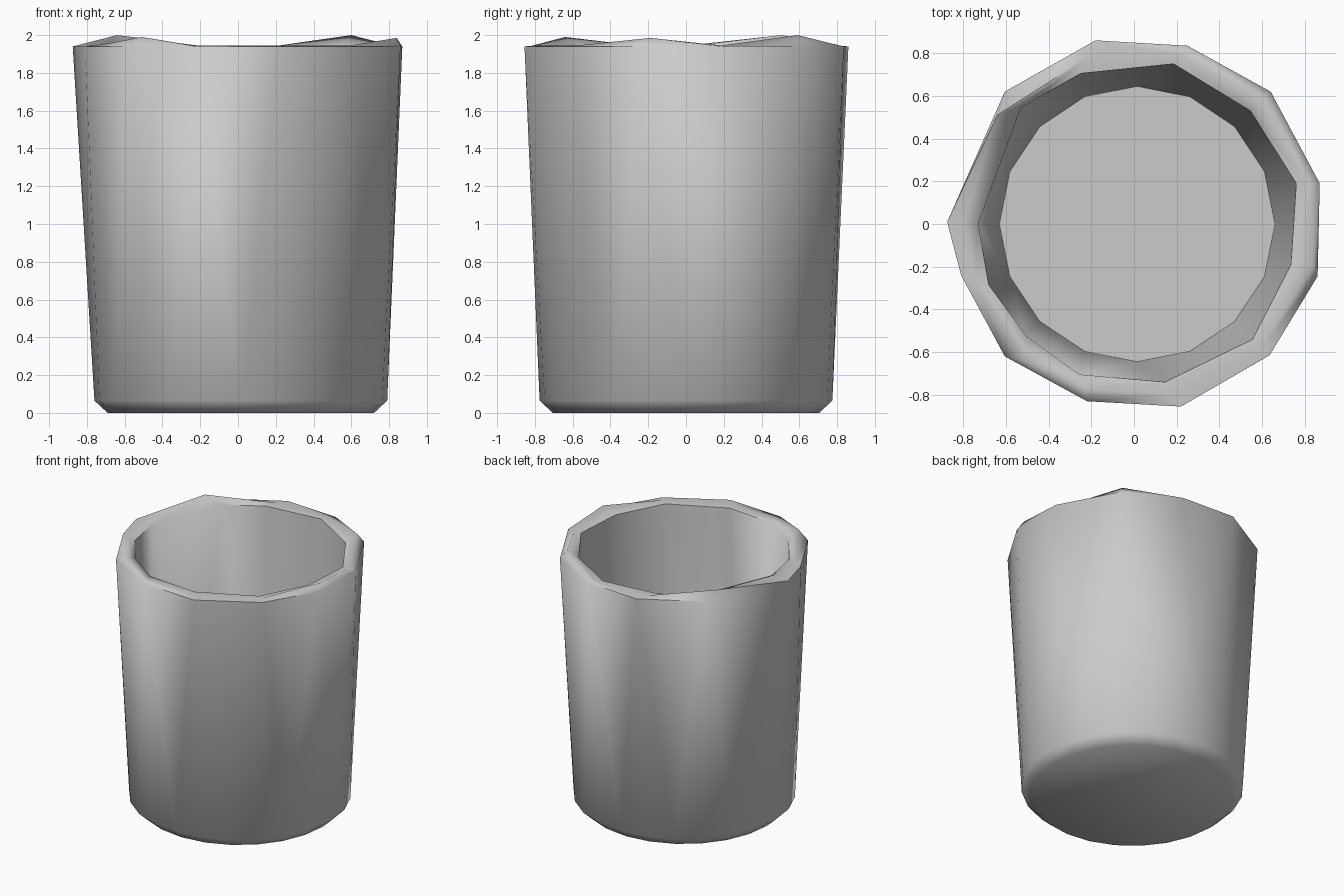
import bpy, bmesh
from math import atan2, cos, sin, pi, radians

if "Cube" in bpy.data.objects:
    bpy.data.objects.remove(bpy.data.objects["Cube"])

bm = bmesh.new()


def angle(v):
    return atan2(v.co.y, v.co.x - 0.012) % (2 * pi)


def make_ring(points):
    return sorted((bm.verts.new(p) for p in points), key=angle)


def circle(r, z, n=24):
    return make_ring([(0.015 + r * cos(2 * pi * i / n), r * sin(2 * pi * i / n), z)
                      for i in range(n)])


def zip_rings(a, b):
    """Skin two rings with different vertex counts, advancing by angle."""
    def gap(u, v):
        return (angle(u) - angle(v) + pi) % (2 * pi) - pi
    start = min(range(len(b)), key=lambda k: abs(gap(b[k], a[0])))
    b = b[start:] + b[:start]
    na, nb, i, j = len(a), len(b), 0, 0
    while i < na or j < nb:
        p, q = a[i % na], b[j % nb]
        p2, q2 = a[(i + 1) % na], b[(j + 1) % nb]
        if j == nb or (i < na and (p2.co - q.co).length <= (q2.co - p.co).length):
            bm.faces.new((p, p2, q))
            i += 1
        else:
            bm.faces.new((p, q2, q))
            j += 1


# Irregular faceted rim outlines
outer_xy = [(0.87, 0.19), (0.64, 0.62), (0.25, 0.835), (-0.18, 0.86),
            (-0.605, 0.62), (-0.875, 0.01), (-0.81, -0.24), (-0.605, -0.62),
            (-0.22, -0.83), (0.22, -0.855), (0.635, -0.615), (0.86, -0.245)]
inner_xy = [(0.76, 0.19), (0.545, 0.53), (0.185, 0.75), (-0.25, 0.705),
            (-0.53, 0.545), (-0.73, 0.0), (-0.68, -0.285), (-0.505, -0.525),
            (-0.255, -0.705), (0.145, -0.74), (0.555, -0.54), (0.735, -0.19)]
# Four raised points on the rim crest, the rest lie midway
peaks = {1: (0.60, 0.59, 2.0), 4: (-0.64, 0.51, 2.0),
         7: (-0.51, -0.64, 1.99), 11: (0.84, -0.19, 1.985)}
crest_pts = [peaks.get(i, ((o[0] + n[0]) / 2, (o[1] + n[1]) / 2, 1.945))
             for i, (o, n) in enumerate(zip(outer_xy, inner_xy))]

# Bottom, chamfer, outer wall, rim, inner wall, inner floor
rings = [circle(0.705, 0.0), circle(0.775, 0.065),
         make_ring([(x, y, 1.94) for x, y in outer_xy]),
         make_ring(crest_pts),
         make_ring([(x, y, 1.94) for x, y in inner_xy]),
         circle(0.645, 0.1, 16)]
for a, b in zip(rings, rings[1:]):
    zip_rings(a, b)
bm.faces.new(rings[0])
bm.faces.new(rings[-1])
bmesh.ops.recalc_face_normals(bm, faces=bm.faces)

mesh = bpy.data.meshes.new("cup")
bm.to_mesh(mesh)
bm.free()
cup = bpy.data.objects.new("cup", mesh)
bpy.context.collection.objects.link(cup)
bpy.context.view_layer.objects.active = cup
cup.select_set(True)
bpy.ops.object.shade_smooth_by_angle(angle=radians(70))
